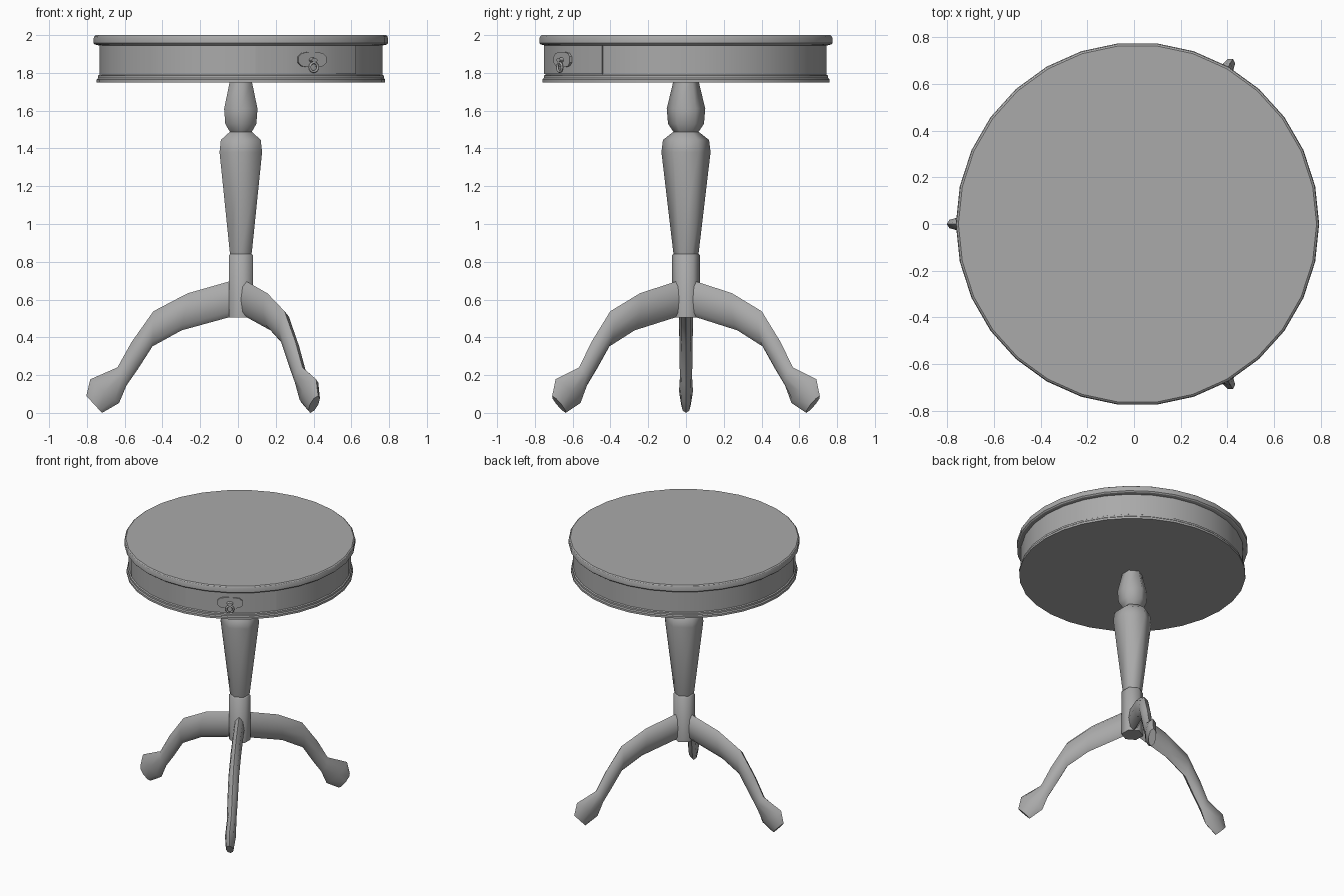
import bpy, bmesh, math
from mathutils import Matrix, Vector

cube = bpy.data.objects.get("Cube")
if cube:
    bpy.data.objects.remove(cube)

AXIS = Vector((0.015, 0, 0))      # the pillar stands slightly off centre

grey = bpy.data.materials.new("plain grey")
grey.use_nodes = True
grey.diffuse_color = (0.4, 0.4, 0.4, 1)
grey.node_tree.nodes["Principled BSDF"].inputs["Base Color"].default_value = (0.4, 0.4, 0.4, 1)


def finish(name, bm, angle, matrix=None):
    """Turn a bmesh into a shaded object placed on the pillar axis."""
    bmesh.ops.recalc_face_normals(bm, faces=bm.faces)
    if matrix:
        bm.transform(matrix)
    bm.transform(Matrix.Translation(AXIS))
    mesh = bpy.data.meshes.new(name)
    bm.to_mesh(mesh)
    bm.free()
    mesh.materials.append(grey)
    ob = bpy.data.objects.new(name, mesh)
    bpy.context.collection.objects.link(ob)
    bpy.ops.object.select_all(action='DESELECT')
    ob.select_set(True)
    bpy.context.view_layer.objects.active = ob
    bpy.ops.object.shade_smooth_by_angle(angle=math.radians(angle))
    return ob


def skin(rings, loop_sections=False):
    """Bridge closed rings of points; cap both ends unless the rings loop."""
    bm = bmesh.new()
    vs = [[bm.verts.new(p) for p in ring] for ring in rings]
    n = len(vs[0])
    for a, b in zip(vs, vs[1:]):
        for i in range(n):
            j = (i + 1) % n
            bm.faces.new((a[i], a[j], b[j], b[i]))
    bm.faces.new(vs[0])
    bm.faces.new(vs[-1])
    return bm


def polar(r, degrees, z):
    a = math.radians(degrees)
    return Vector((r * math.cos(a), r * math.sin(a), z))


def turned(name, profile, sides, start, angle):
    """Solid of revolution from (radius, height) pairs."""
    rings = [[polar(r, start + 360 * i / sides, z) for i in range(sides)] for r, z in profile]
    return finish(name, skin(rings), angle)


# Round top, apron and base moulding
turned("table_top", [(0.749, 1.945), (0.772, 1.95), (0.779, 1.957), (0.779, 1.985),
                     (0.775, 1.995), (0.768, 2.0)], 30, 0, 30)
turned("apron", [(0.749, 1.77), (0.749, 1.95)], 30, 0, 30)
turned("base_moulding", [(0.764, 1.75), (0.764, 1.765), (0.757, 1.772), (0.757, 1.785),
                         (0.749, 1.79)], 30, 0, 30)

# Six-sided turned pillar and its lower block
turned("pillar", [(0.062, 0.83), (0.068, 0.855), (0.13, 1.38), (0.122, 1.445), (0.067, 1.488),
                  (0.095, 1.53), (0.102, 1.61), (0.066, 1.76)], 6, 30, 62)
turned("pillar_block", [(0.073, 0.505), (0.073, 0.835), (0.062, 0.845)], 6, 30, 62)

# Curved drawer front, four facets wide
section = [(0.74, 1.795), (0.755, 1.795), (0.755, 1.945), (0.74, 1.945)]
arc = [[polar(r, -84 + 12 * k, z) for r, z in section] for k in range(5)]
finish("drawer_front", skin(arc), 30)

# Drawer pull: local x runs along the drawer, y up, z outward
out = polar(1, -60, 0)
along = Vector((0, 0, 1)).cross(out)
frame = Matrix((along, (0, 0, 1), out)).transposed().to_4x4()


def at(radius, z):
    return Matrix.Translation(out * radius + Vector((0, 0, z))) @ frame


corner = [(0.085, 0.016), (0.065, 0.034), (0.03, 0.04)]
half = corner + [(-x, y) for x, y in reversed(corner)]
outline = half + [(-x, -y) for x, y in half]
plate = skin([[Vector((x, y, d)) for x, y in outline] for d in (-0.008, 0.006)])
finish("pull_plate", plate, 30, at(0.754, 1.87))

bm = bmesh.new()
bmesh.ops.create_cone(bm, cap_ends=True, segments=12, radius1=0.024, radius2=0.018, depth=0.03)
bmesh.ops.scale(bm, vec=(1, 0.6, 1), verts=bm.verts)
finish("pull_stud", bm, 40, at(0.766, 1.868))

bm = bmesh.new()
N, M = 14, 6
tube = [[bm.verts.new((Matrix.Rotation(math.tau * i / N, 3, 'Z')
                       @ Vector((0.024 + 0.007 * math.cos(math.tau * j / M), 0,
                                 0.007 * math.sin(math.tau * j / M)))))
         for j in range(M)] for i in range(N)]
for i in range(N):
    for j in range(M):
        a, b, k = tube[i], tube[(i + 1) % N], (j + 1) % M
        bm.faces.new((a[j], a[k], b[k], b[j]))
finish("pull_ring", bm, 80, at(0.772, 1.83))

# Three curved legs: each section is (top point, bottom point, half width)
sections = [((0.03, 0.705), (0.03, 0.515), 0.036), ((0.282, 0.633), (0.314, 0.437), 0.036),
            ((0.463, 0.538), (0.468, 0.352), 0.036), ((0.579, 0.374), (0.545, 0.232), 0.035),
            ((0.653, 0.241), (0.605, 0.146), 0.032), ((0.797, 0.178), (0.645, 0.052), 0.037),
            ((0.818, 0.09), (0.735, 0.0), 0.026)]
rings = []
for (ts, tz), (bs, bz), w in sections:
    top, bottom = Vector((ts, 0, tz)), Vector((bs, 0, bz))
    mid, up = (top + bottom) / 2, (top - bottom) / 2
    rings.append([mid + up * math.cos(math.tau * i / 8)
                  + Vector((0, w * math.sin(math.tau * i / 8), 0)) for i in range(8)])
for name, turn in (("right_leg", 180), ("front_left_leg", -60), ("back_left_leg", 60)):
    finish(name, skin(rings), 50, Matrix.Rotation(math.radians(turn), 4, 'Z'))
